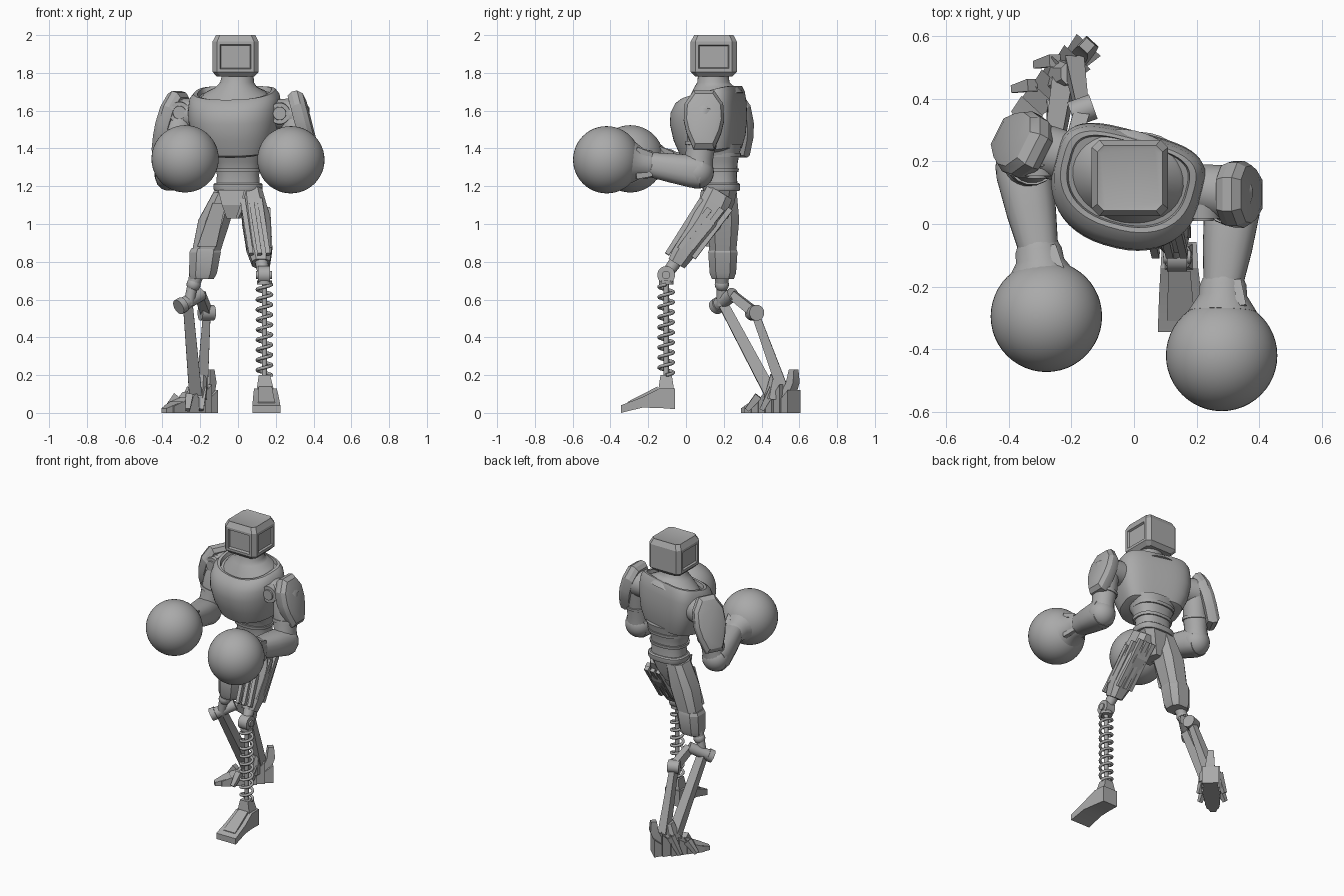
import bpy, bmesh, math
from mathutils import Vector as V

if "Cube" in bpy.data.objects:
    bpy.data.objects.remove(bpy.data.objects["Cube"])

GREY = (0.4, 0.4, 0.4, 1)
mat = bpy.data.materials.new("plain grey")
mat.use_nodes = True
mat.diffuse_color = GREY
mat.node_tree.nodes["Principled BSDF"].inputs["Base Color"].default_value = GREY
X, Y, Z = V((1, 0, 0)), V((0, 1, 0)), V((0, 0, 1))


def finish(ob, angle=35):
    bpy.ops.object.select_all(action="DESELECT")
    ob.select_set(True)
    bpy.context.view_layer.objects.active = ob
    if ob.type == "CURVE":
        bpy.ops.object.convert(target="MESH")
        ob = bpy.context.object
    ob.data.materials.clear()
    ob.data.materials.append(mat)
    bpy.ops.object.shade_smooth_by_angle(angle=math.radians(angle))
    return ob


def add(name, bm, angle=35):
    bmesh.ops.recalc_face_normals(bm, faces=bm.faces)
    me = bpy.data.meshes.new(name)
    bm.to_mesh(me)
    bm.free()
    ob = bpy.data.objects.new(name, me)
    bpy.context.collection.objects.link(ob)
    return finish(ob, angle)


def oval(n, p=2.0, back=1.0, back_p=None):
    """Superellipse outline; the +v half may have its own depth and power."""
    pts = []
    for i in range(n):
        t = 2 * math.pi * (i + 0.5) / n
        c, s = math.cos(t), math.sin(t)
        q = 2 / (back_p if back_p and s > 0 else p)
        pts.append((math.copysign(abs(c) ** q, c),
                    math.copysign(abs(s) ** q, s) * (back if s > 0 else 1)))
    return pts


SQUARE = [(1, 1), (-1, 1), (-1, -1), (1, -1)]
CHAMFER = [(1, .8), (.8, 1), (-.8, 1), (-1, .8), (-1, -.8), (-.8, -1), (.8, -1), (1, -.8)]


def skin(rings, outline, u=None, v=None):
    """Join outline copies; ring = centre, half width, half depth, optional tilt."""
    d = (V(rings[-1][0]) - V(rings[0][0])).normalized()
    if u is None:
        u = d.cross(Z if abs(d.z) < .7 else Y).normalized()
    v = v or d.cross(u).normalized()
    bm = bmesh.new()
    loops = []
    for c, a, b, *tilt in rings:
        k = tilt[0] if tilt else 0
        loops.append([bm.verts.new(V(c) + u * x * a + v * y * b + Z * k * y * b)
                      for x, y in outline])
    n = len(outline)
    for lo, hi in zip(loops, loops[1:]):
        for i in range(n):
            bm.faces.new((lo[i], lo[(i + 1) % n], hi[(i + 1) % n], hi[i]))
    bm.faces.new(loops[0])
    bm.faces.new(loops[-1])
    bmesh.ops.recalc_face_normals(bm, faces=bm.faces)
    return bm


def loft(name, rings, outline, u=None, v=None, angle=35):
    return add(name, skin(rings, outline, u, v), angle)


def rod(name, p, q, r, r2=None, outline=None):
    r2 = r2 or r
    return loft(name, [(p, r, r), (q, r2, r2)], outline or oval(16))


def ball(name, c, r, seg=32):
    bm = bmesh.new()
    bmesh.ops.create_uvsphere(bm, u_segments=seg, v_segments=seg // 2, radius=r)
    bmesh.ops.translate(bm, verts=bm.verts, vec=V(c))
    return add(name, bm, 60)


# Head: chamfered box with a recessed screen and shallow side panels
hc = [V((-.013, .147, z)) for z in (1.78, 1.805, 1.965, 2.0)]
bm = skin([(c, s, s) for c, s in zip(hc, (.098, .122, .122, .104))], CHAMFER, X, Y)
for f in list(bm.faces):
    f.normal_update()
    if f.normal.y < -.95:
        bmesh.ops.inset_region(bm, faces=[f], thickness=.022)
        bmesh.ops.inset_region(bm, faces=[f], thickness=.006, depth=-.02)
    elif abs(f.normal.x) > .95:
        bmesh.ops.inset_region(bm, faces=[f], thickness=.025)
        bmesh.ops.inset_region(bm, faces=[f], thickness=.008, depth=-.012)
    elif f.normal.z > .95:
        bmesh.ops.inset_region(bm, faces=[f], thickness=.012, depth=-.004)
add("head", bm, 25)

# Torso, turned slightly towards the right
turn = math.radians(-15)
U, W = V((math.cos(turn), math.sin(turn), 0)), V((-math.sin(turn), math.cos(turn), 0))
D = oval(48, 2.3, .72, 3.6)


def body(rows):
    return [(V((x, y, z)), a, b, t) for x, y, z, a, b, t in rows]


loft("chest", body([
    (-.01, .15, 1.37, .14, .13, .15), (-.01, .15, 1.385, .19, .175, .15),
    (-.015, .145, 1.46, .222, .205, .1), (-.02, .14, 1.55, .24, .22, .1),
    (-.02, .14, 1.62, .243, .215, .15), (-.02, .145, 1.675, .235, .195, .2),
    (-.02, .15, 1.70, .215, .17, .25), (-.02, .15, 1.70, .195, .155, .28),
    (-.02, .15, 1.675, .19, .15, .28)]), D, U, W)
loft("neck", body([
    (-.02, .15, 1.66, .19, .15, .25), (-.015, .15, 1.695, .165, .13, .2),
    (-.01, .147, 1.725, .11, .105, .05), (-.005, .145, 1.75, .09, .085, 0),
    (0, .145, 1.80, .082, .08, 0)]), oval(32), U, W, 45)
loft("abdomen", body([
    (0, .185, 1.19, .118, .09, 0), (0, .183, 1.26, .112, .086, 0),
    (0, .175, 1.33, .125, .1, 0), (-.005, .16, 1.42, .165, .135, 0)]), oval(32, 2.4), X, Y)
for i, z in enumerate((1.275, 1.355)):
    loft("abdomen_band", body([(0, .178, z, .125 + .012 * i, .1 + .012 * i, 0),
                               (0, .178, z + .02, .128 + .012 * i, .103 + .012 * i, 0)]),
         oval(32, 2.4), X, Y)
loft("belt", body([(0, .187, 1.175, .124, .096, 0), (0, .187, 1.185, .131, .1, 0),
                   (0, .187, 1.21, .131, .1, 0), (0, .187, 1.217, .122, .092, 0)]),
     oval(32, 2.6), X, Y)
loft("pelvis", body([(0, .185, 1.19, .122, .092, 0), (-.005, .175, 1.11, .085, .085, 0),
                     (-.015, .165, 1.03, .03, .06, 0)]), oval(8, 3), X, Y, 20)
loft("groin_plate", [((-.035, .10, 1.18), .07, .02), ((-.035, .085, 1.10), .05, .02),
                     ((-.035, .105, 1.03), .025, .02)], SQUARE, X, Y, 20)

# Arms: joint, upper arm, elbow, forearm, cuff, round glove
PAD = [(-.5, 1), (.5, 1), (.95, .55), (1, 0), (.85, -.45), (.5, -1),
       (-.5, -1), (-.85, -.45), (-1, 0), (-.95, .55)]


def arm(side, inner, shoulder, elbow, wrist, glove, disc, pad, out, size):
    inner, shoulder, elbow, wrist, glove = map(V, (inner, shoulder, elbow, wrist, glove))
    rod(side + "_shoulder_joint", inner, shoulder, .075, .088, oval(24))
    loft(side + "_upper_arm", [(shoulder + Z * .07, .05, .05), (shoulder + Z * .03, .08, .08),
         (shoulder.lerp(elbow, .45), .078, .078), (shoulder.lerp(elbow, .75), .07, .075),
         (elbow, .08, .085)], oval(20))
    rod(side + "_upper_arm_band", shoulder.lerp(elbow, .5), shoulder.lerp(elbow, .56), .084)
    ball(side + "_elbow", elbow, .088, 24)
    d = (wrist - elbow).normalized()
    loft(side + "_forearm", [(elbow - d * .03, .08, .085), (elbow + d * .02, .09, .088),
         (elbow.lerp(wrist, .55), .08, .078), (wrist, .064, .066)], oval(16, 2.5))
    g = (glove - wrist).normalized()
    loft(side + "_glove_cuff", [(wrist - g * .015, .066, .066), (wrist + g * .005, .075, .075),
         (wrist + g * .04, .078, .078), (wrist + g * .09, .11, .11)], oval(24))
    for k in (-1, 1):
        p = wrist + Z * .05 * k
        rod(side + "_cuff_ridge", p + X * .045 - g * .01, p + X * .06 + g * .075 + Z * .02 * k,
            .012, .016, SQUARE)
    ball(side + "_glove", glove, .178, 48)
    disc, pad = V(disc), V(pad)
    rod(side + "_shoulder_disc", disc + Y * .05, disc - Y * .012, .062, .056, oval(24))
    rod(side + "_shoulder_cap", disc, disc - Y * .02, .038, .034, oval(24))
    o = V(out).normalized()
    u = Z.cross(o).normalized()
    v = o.cross(u)
    w, h = size
    loft(side + "_shoulder_pad", [(pad + o * t, w * s, h * s) for t, s in
         ((-.045, .9), (-.02, 1), (.01, 1), (.035, .86), (.045, .6))], PAD, u, v, 25)


arm("left", (.15, .12, 1.58), (.3, .1, 1.58), (.315, .06, 1.275), (.285, -.19, 1.315),
    (.28, -.42, 1.34), (.22, .03, 1.585), (.342, .095, 1.55), (.97, 0, .25), (.107, .16))
arm("right", (-.15, .2, 1.58), (-.3, .235, 1.58), (-.355, .18, 1.265), (-.305, -.08, 1.32),
    (-.28, -.295, 1.345), (-.31, .165, 1.59), (-.365, .26, 1.53), (-.83, .42, .3), (.107, .18))

# Left leg: ridged thigh, knee disc, spring and wedge foot
OCT = oval(8, 2.8)
loft("left_thigh", [((.07, .18, 1.17), .06, .08), ((.095, .11, 1.02), .078, .088),
                    ((.113, .0, .87), .072, .066), ((.122, -.05, .79), .05, .052)], OCT, X, None, 20)
for dx in (-.045, .0, .045):
    for top, low in (((.07, .085, 1.13), (.115, -.1, .84)), ((.09, .235, 1.08), (.115, .04, .82))):
        rod("left_thigh_rib", V(top) + X * dx, V(low) + X * dx, .014, .012, SQUARE)
for dy in (-.035, .03):
    rod("left_thigh_side_rib", (.155, .16 + dy, 1.08), (.17, .0 + dy, .87), .016, .012, SQUARE)
rod("left_knee_disc", (.105, -.105, .73), (.17, -.105, .73), .047, None, oval(24))
rod("left_knee_cap", (.095, -.105, .73), (.18, -.105, .73), .022)
rod("left_knee_link", (.125, -.055, .80), (.135, -.105, .73), .035, .03)
rod("spring_rod", (.14, -.105, .18), (.14, -.105, .72), .014)
rod("spring_seat", (.14, -.105, .68), (.14, -.105, .70), .04)
cu = bpy.data.curves.new("spring", "CURVE")
cu.dimensions, cu.bevel_depth, cu.bevel_resolution = "3D", .009, 2
cu.use_fill_caps = True
sp = cu.splines.new("POLY")
turns, steps = 9, 18
sp.points.add(turns * steps)
for i, pt in enumerate(sp.points):
    t = 2 * math.pi * i / steps
    pt.co = (.14 + .038 * math.cos(t), -.105 + .038 * math.sin(t), .2 + .48 * i / (turns * steps), 1)
spring = bpy.data.objects.new("spring", cu)
bpy.context.collection.objects.link(spring)
finish(spring, 60)
loft("left_ankle", [((.145, -.105, .1), .05, .045), ((.14, -.105, .2), .03, .03)], SQUARE, X, Y)
loft("left_foot", [((.145, -.058, .075), .055, .055), ((.145, -.14, .078), .06, .052),
                   ((.148, -.23, .056), .068, .028), ((.15, -.345, .02), .074, .02)], SQUARE, X, Z, 15)
loft("left_foot_plate", [((.145, -.15, .132), .035, .008), ((.15, -.31, .05), .045, .008)],
     SQUARE, X, Z)

# Right leg: panelled thigh, cuff, twin struts
loft("right_thigh", [((-.07, .185, 1.17), .062, .088), ((-.125, .195, 1.02), .09, .092),
                     ((-.172, .195, .84), .078, .074)], OCT, X, None, 20)
loft("right_thigh_cuff", [((-.172, .195, .87), .08, .076), ((-.174, .195, .85), .088, .082),
                          ((-.185, .195, .74), .078, .074), ((-.19, .195, .71), .066, .062)],
     OCT, X, None, 20)
loft("right_thigh_panel", [((-.10, .11, 1.11), .035, .015), ((-.165, .12, .88), .05, .015)],
     SQUARE, X, Y)
ball("right_knee", (-.235, .19, .68), .038, 16)
rod("right_knee_post", (-.22, .19, .73), (-.24, .19, .66), .04, .03)
rod("right_knee_link", (-.24, .19, .68), (-.262, .19, .57), .028)
rod("right_hub", (-.305, .165, .565), (-.195, .25, .63), .036)
rod("right_hub_cap", (-.315, .157, .56), (-.29, .175, .575), .042)
rod("right_upper_link", (-.2, .245, .625), (-.165, .365, .53), .024, .026, SQUARE)
rod("right_joint", (-.2, .35, .53), (-.13, .375, .53), .042)
rod("right_front_strut", (-.265, .2, .57), (-.225, .45, .1), .026, .034, SQUARE)
rod("right_rear_strut", (-.165, .365, .53), (-.19, .51, .13), .02, .03, SQUARE)

# Right foot: overlapping plates from heel to toe, with spike and claws
heel, toe = V((-.165, .55, 0)), V((-.345, .355, 0))
f = (toe - heel).normalized()
s = f.cross(Z)
for i in range(6):
    c = heel.lerp(toe, i / 5)
    w, h = .062 - .005 * abs(i - 2), (.06, .075, .07, .055, .042, .03)[i]
    loft("right_foot_plate", [(c - f * .03 + Z * h, w, h), (c + f * .03 + Z * h * .6, w * .8, h * .6)],
         SQUARE, s, Z)
loft("right_toe", [(toe + Z * .025, .04, .025), (toe + f * .07 + Z * .012, .018, .012)], SQUARE, s, Z)
rod("right_ankle", (-.2, .48, .2), (-.22, .47, .08), .035, .06, OCT)
loft("right_heel_spike", [((-.17, .535, .08), .03, .03), ((-.15, .565, .16), .026, .026),
                          ((-.15, .57, .23), .018, .018)], SQUARE, f, s)
for k in (-1, 1):
    for t, lift in ((.3, .13), (.7, .09)):
        p = heel.lerp(toe, t) + s * .045 * k
        rod("right_foot_claw", p + Z * lift, p + f * .05 + s * .035 * k + Z * .016, .02, .012, SQUARE)
